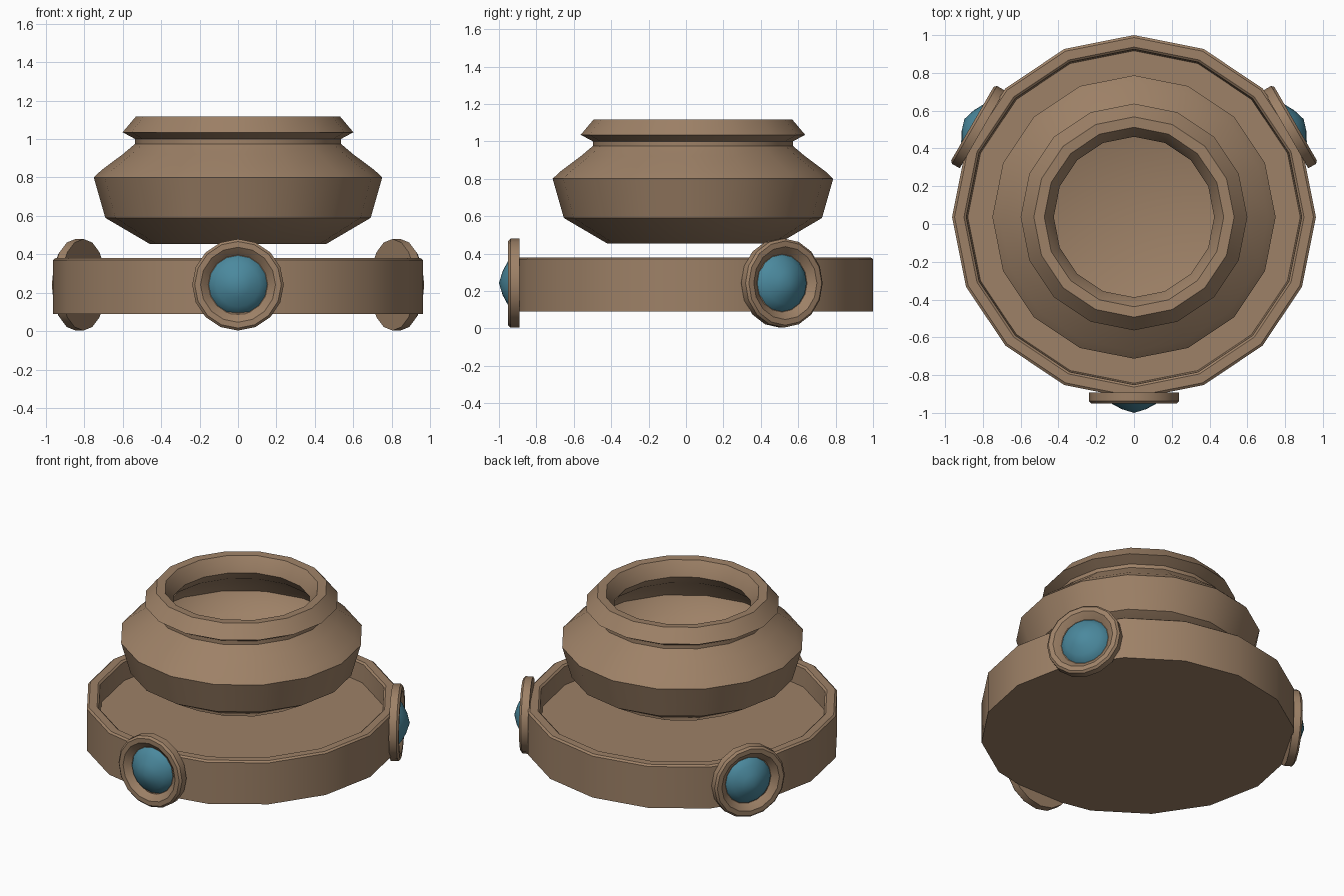
import bpy, bmesh, math
from mathutils import Matrix

if "Cube" in bpy.data.objects:
    bpy.data.objects.remove(bpy.data.objects["Cube"])

CY = 0.037      # common axis of dish and bowl
SIDES = 16


def material(name, rgb):
    m = bpy.data.materials.new(name)
    m.diffuse_color = (*rgb, 1)
    m.use_nodes = True
    m.node_tree.nodes["Principled BSDF"].inputs["Base Color"].default_value = m.diffuse_color
    return m


clay = material("brown_clay", (0.34, 0.22, 0.135))
teal = material("teal_gem", (0.07, 0.25, 0.34))


def lathe(name, profile, mat, matrix):
    """Spin an (r, z) profile around z; r = 0 points become poles."""
    bm = bmesh.new()
    rings = []
    for r, z in profile:
        if r == 0:
            rings.append([bm.verts.new((0, 0, z))] * SIDES)
        else:
            rings.append([bm.verts.new((r * math.cos(a), r * math.sin(a), z))
                          for a in (2 * math.pi * i / SIDES for i in range(SIDES))])
    for lo, hi in zip(rings, rings[1:]):
        for i in range(SIDES):
            j = (i + 1) % SIDES
            bm.faces.new(list(dict.fromkeys((lo[i], lo[j], hi[j], hi[i]))))
    bmesh.ops.recalc_face_normals(bm, faces=bm.faces)
    # smooth shading with sharp creases
    for f in bm.faces:
        f.smooth = True
    for e in bm.edges:
        e.smooth = e.calc_face_angle(0) < math.radians(38)
    me = bpy.data.meshes.new(name)
    bm.to_mesh(me)
    bm.free()
    me.materials.append(mat)
    ob = bpy.data.objects.new(name, me)
    ob.matrix_world = matrix
    bpy.context.collection.objects.link(ob)
    return ob


axis = Matrix.Translation((0, CY, 0))

# shallow dish with raised rim
lathe("dish", [(0, .09), (.963, .09), (.963, .37), (.95, .38), (.90, .38),
               (.888, .37), (.88, .25), (0, .25)], clay, axis)

# bowl hovering above the dish, with a flared lip and hollow inside
lathe("bowl", [(0, .455), (.46, .455), (.69, .59), (.75, .80), (.71, .838),
               (.60, .92), (.535, .975), (.535, 1.0), (.60, 1.035), (.53, 1.118),
               (.475, 1.115), (.445, 1.07), (.425, 1.02), (.47, .96),
               (.62, .86), (.66, .79), (.60, .69), (.46, .62), (0, .62)], clay, axis)

# three round medallions with gems, spaced evenly around the dish
for place, deg in (("front", -90), ("right", 30), ("left", 150)):
    m = (axis @ Matrix.Rotation(math.radians(deg), 4, 'Z')
         @ Matrix.Translation((0, 0, .242)) @ Matrix.Rotation(math.pi / 2, 4, 'Y'))
    lathe(place + "_medallion", [(0, .928), (.238, .928), (.238, .975), (.225, .988),
                                 (.195, .988), (.175, .972), (.155, .952), (0, .952)], clay, m)
    lathe(place + "_gem", [(0, .94), (.155, .948), (.142, .968), (.115, .99),
                           (.065, 1.017), (0, 1.037)], teal, m)
